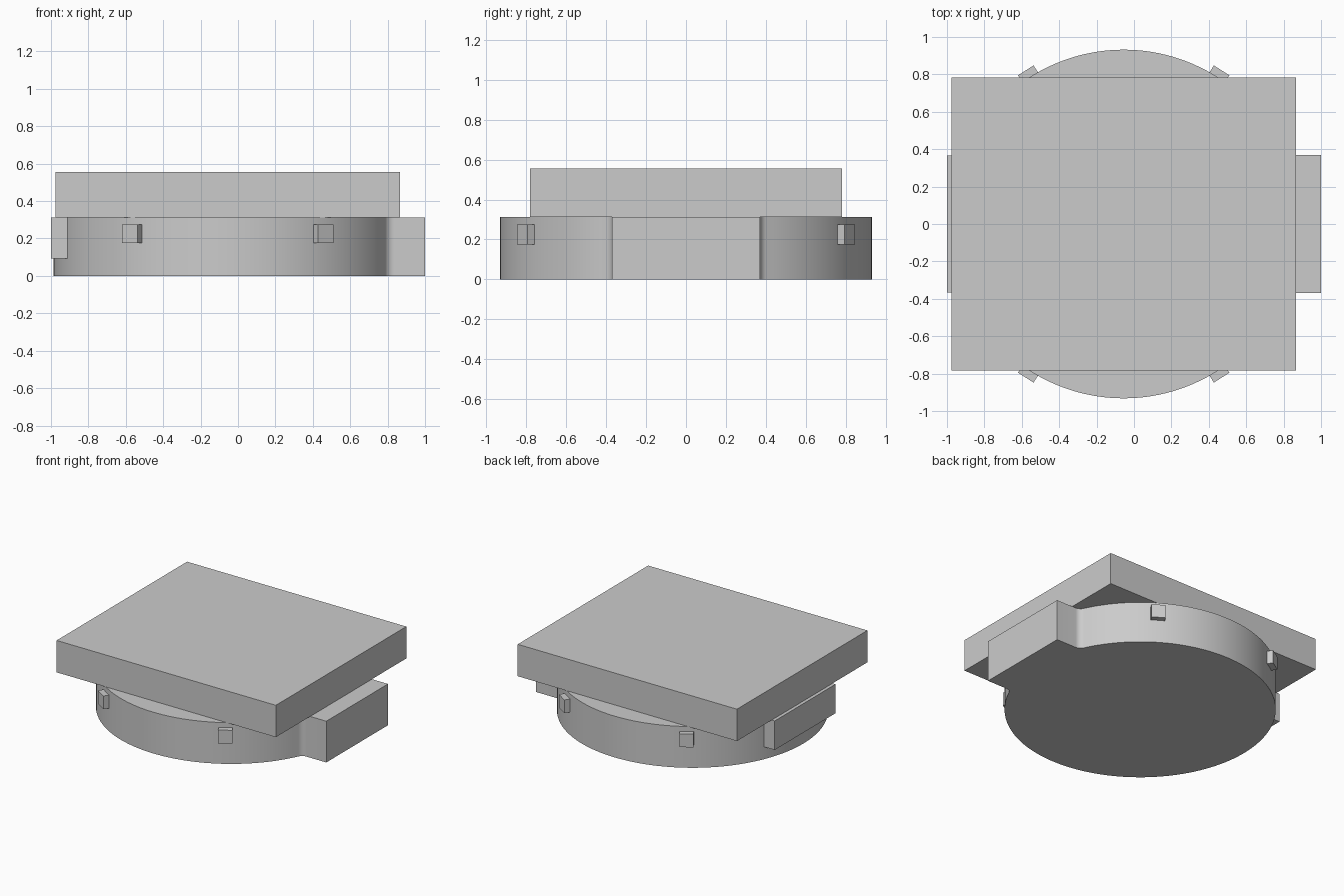
import bpy, bmesh
from math import sin, cos, pi, atan2, radians, sqrt
from mathutils import Matrix, Vector

cube = bpy.data.objects.get("Cube")
if cube:
    bpy.data.objects.remove(cube, do_unlink=True)

grey = bpy.data.materials.new("light_grey")
grey.use_nodes = True
colour = (0.6, 0.6, 0.6, 1)
grey.diffuse_color = colour
grey.node_tree.nodes["Principled BSDF"].inputs["Base Color"].default_value = colour


def add_object(name, bm):
    bmesh.ops.recalc_face_normals(bm, faces=bm.faces)
    mesh = bpy.data.meshes.new(name)
    bm.to_mesh(mesh)
    bm.free()
    mesh.materials.append(grey)
    obj = bpy.data.objects.new(name, mesh)
    bpy.context.collection.objects.link(obj)
    return obj


def box(name, size, centre, turn=0):
    bm = bmesh.new()
    place = Matrix.Translation(centre) @ Matrix.Rotation(turn, 4, "Z")
    bmesh.ops.create_cube(bm, size=1, matrix=place @ Matrix.Diagonal((*size, 1)))
    return add_object(name, bm)


# Round base with a side lug blended in by concave fillets
AXIS, RADIUS, HEIGHT = -0.055, 0.932, 0.313
LUG_HALF, FILLET, STEPS = 0.37, 0.053, 8
fy = LUG_HALF + FILLET
fx = sqrt((RADIUS + FILLET) ** 2 - fy ** 2)
join = atan2(fy, fx)

half = [(1 - AXIS, LUG_HALF)]
for i in range(STEPS):
    a = -pi / 2 + (join - pi / 2) * i / STEPS
    half.append((fx + FILLET * cos(a), fy + FILLET * sin(a)))
for i in range(65):
    a = join + (pi - join) * i / 64
    half.append((RADIUS * cos(a), RADIUS * sin(a)))
outline = half + [(x, -y) for x, y in reversed(half[:-1])]

bm = bmesh.new()
face = bm.faces.new([bm.verts.new((x + AXIS, y, 0)) for x, y in outline])
top = bmesh.ops.extrude_face_region(bm, geom=[face])
verts = [v for v in top["geom"] if isinstance(v, bmesh.types.BMVert)]
bmesh.ops.translate(bm, verts=verts, vec=Vector((0, 0, HEIGHT)))
base = add_object("round_base", bm)
bpy.context.view_layer.objects.active = base
base.select_set(True)
bpy.ops.object.shade_smooth_by_angle(angle=radians(30))

# Rectangular slab on top
box("top_slab", (1.84, 1.564, 0.242), (-0.055, 0, 0.434))

# Shallow block on the opposite side from the lug
box("side_block", (0.1, 0.73, 0.22), (-0.95, 0, 0.203))

# Four small clips around the rim
for side, angle in enumerate((57.5, 122.5, 237.5, 302.5), 1):
    a = radians(angle)
    box(f"rim_clip_{side}", (0.09, 0.098, 0.1),
        (AXIS + 0.929 * cos(a), 0.929 * sin(a), 0.225), a)
